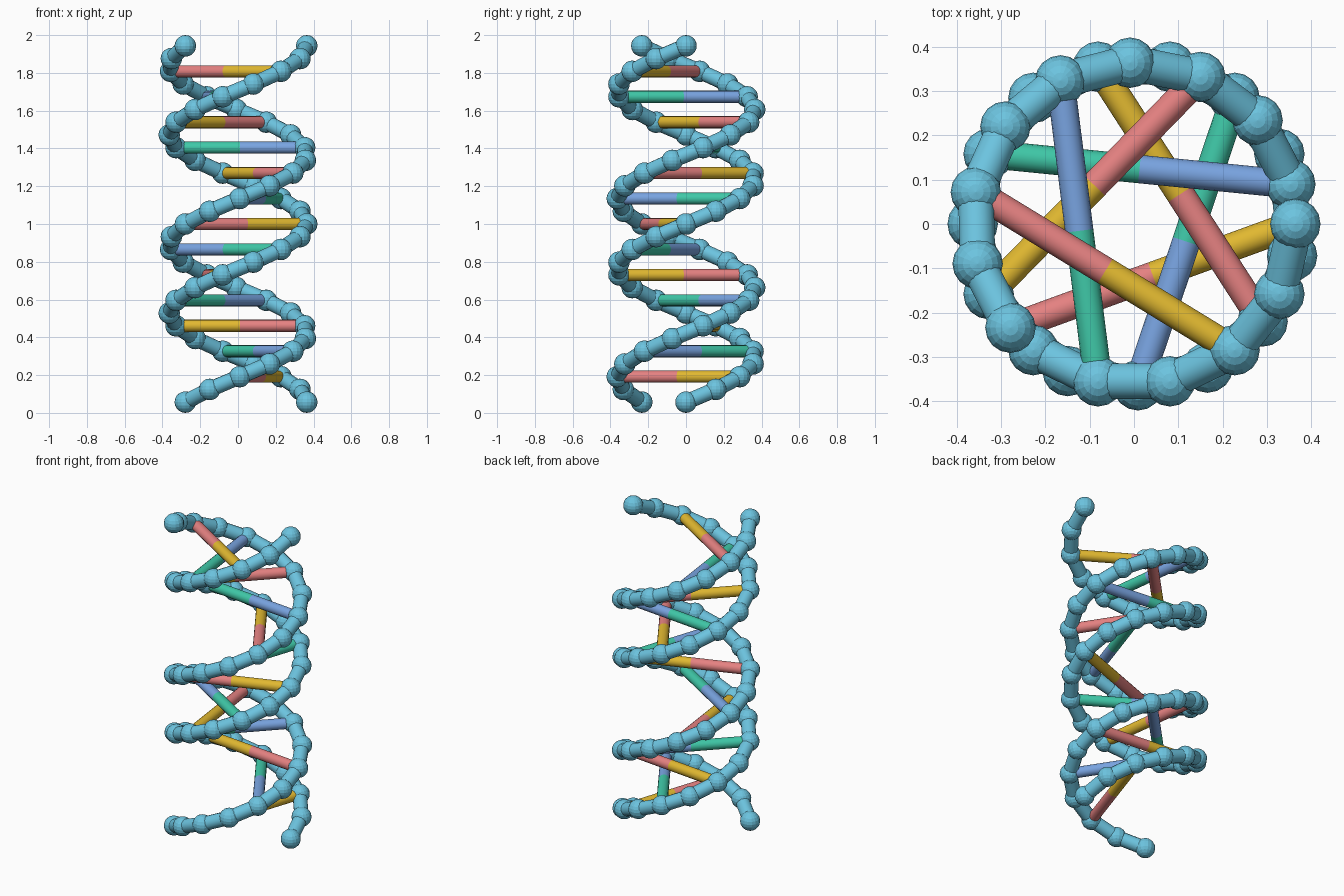
import bpy, math
from mathutils import Vector

if "Cube" in bpy.data.objects:
    bpy.data.objects.remove(bpy.data.objects["Cube"])

RADIUS, Z0, Z1 = 0.364, 0.057, 1.943
STEPS, TURNS = 28, 2
OFFSET = math.radians(220)
BALL_R, TUBE_R, RUNG_R = 0.057, 0.041, 0.032


def material(name, rgb):
    m = bpy.data.materials.new(name)
    m.diffuse_color = (*rgb, 1)
    m.use_nodes = True
    m.node_tree.nodes["Principled BSDF"].inputs["Base Color"].default_value = m.diffuse_color
    return m


strand_mat = material("strand_blue", (0.15, 0.55, 0.74))
red = material("base_red", (0.78, 0.22, 0.22))
yellow = material("base_yellow", (0.75, 0.48, 0.03))
green = material("base_green", (0.05, 0.58, 0.39))
blue = material("base_blue", (0.19, 0.37, 0.75))


def helix(i, offset):
    a = 2 * math.pi * TURNS * i / STEPS + offset
    return Vector((RADIUS * math.cos(a), RADIUS * math.sin(a), Z0 + (Z1 - Z0) * i / STEPS))


def rod(name, p, q, r, mat, sides):
    d = q - p
    bpy.ops.mesh.primitive_cylinder_add(vertices=sides, radius=r, depth=d.length, location=(p + q) / 2,
                                        rotation=d.to_track_quat('Z', 'Y').to_euler())
    o = bpy.context.object
    o.name = name
    o.data.materials.append(mat)
    bpy.ops.object.shade_smooth_by_angle(angle=math.radians(35))


# Two backbone strands: a ball at each step, straight rods between
for label, off in (("a", 0), ("b", OFFSET)):
    for i in range(STEPS + 1):
        p = helix(i, off)
        bpy.ops.mesh.primitive_uv_sphere_add(segments=16, ring_count=10, radius=BALL_R, location=p)
        o = bpy.context.object
        o.name = f"strand_{label}_ball_{i}"
        o.data.materials.append(strand_mat)
        if i < STEPS:
            rod(f"strand_{label}_link_{i}", p, helix(i + 1, off), TUBE_R, strand_mat, 14)

# Rungs on every second ball, each split into two coloured halves
for k, i in enumerate(range(2, STEPS, 2)):
    a, b = helix(i, 0), helix(i, OFFSET)
    mid = (a + b) / 2
    ca, cb = (yellow, red) if k % 2 == 0 else (green, blue)
    rod(f"rung_{k}_half_a", a, mid, RUNG_R, ca, 16)
    rod(f"rung_{k}_half_b", b, mid, RUNG_R, cb, 16)
